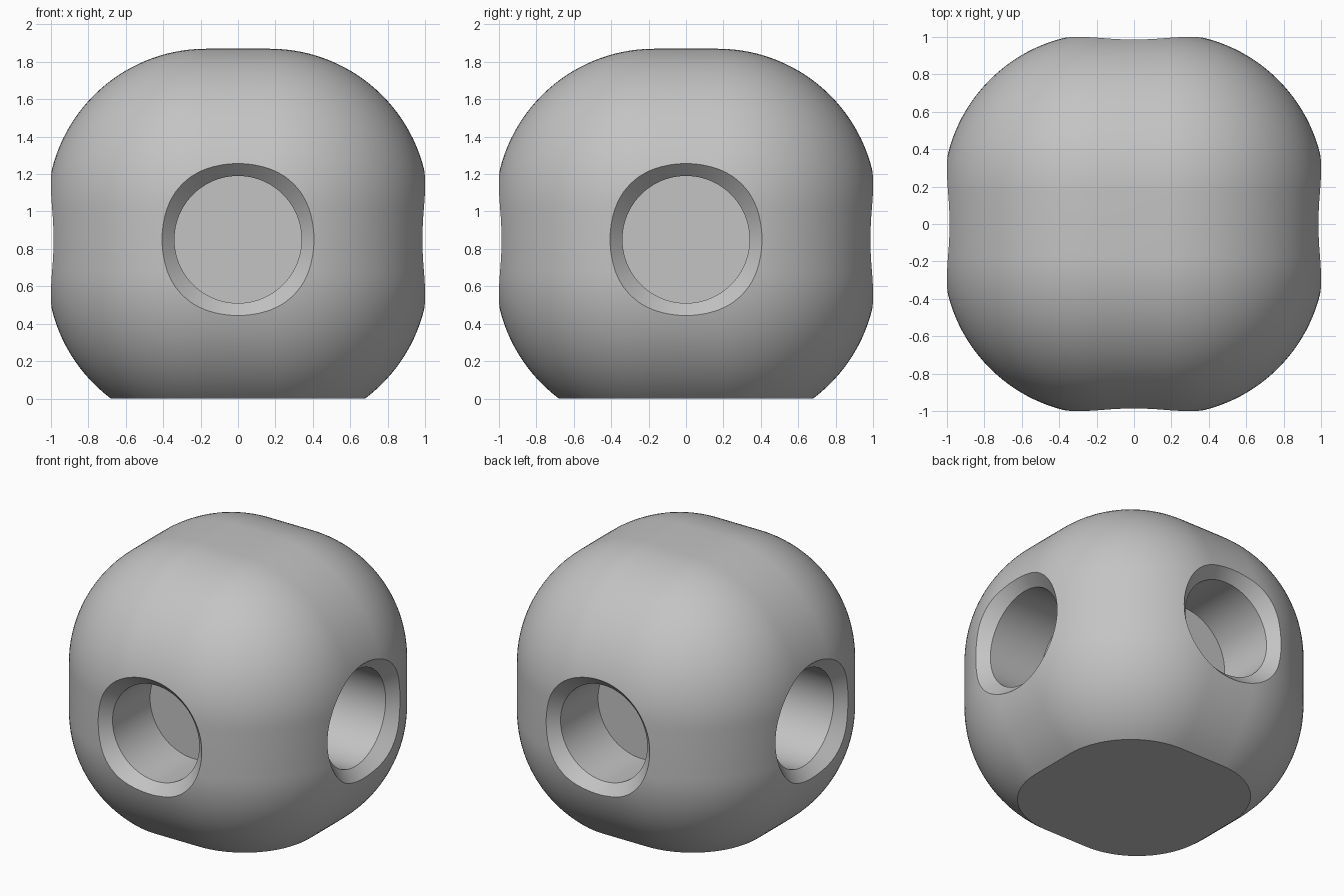
import bpy, bmesh, math
from mathutils import Matrix, Vector

HALF = 1.02       # half size of the rounded block before cutting
ROUND = 0.85      # edge and corner radius
CENTRE_Z = 0.85   # height of the socket axes

if "Cube" in bpy.data.objects:
    bpy.data.objects.remove(bpy.data.objects["Cube"], do_unlink=True)


def make_object(name, bm):
    bmesh.ops.recalc_face_normals(bm, faces=bm.faces)
    mesh = bpy.data.meshes.new(name)
    bm.to_mesh(mesh)
    bm.free()
    obj = bpy.data.objects.new(name, mesh)
    bpy.context.collection.objects.link(obj)
    return obj


def make_material(name, rgb):
    mat = bpy.data.materials.new(name)
    mat.use_nodes = True
    colour = (*rgb, 1.0)
    mat.diffuse_color = colour
    mat.node_tree.nodes["Principled BSDF"].inputs["Base Color"].default_value = colour
    return mat


def lathe(bm, profile, matrix, sides=96):
    """Closed solid of revolution around local z from (radius, height) rings."""
    rings = []
    for radius, height in profile:
        ring = []
        for i in range(sides):
            a = math.tau * i / sides
            p = Vector((radius * math.cos(a), radius * math.sin(a), height))
            ring.append(bm.verts.new(matrix @ p))
        rings.append(ring)
    for low, high in zip(rings, rings[1:]):
        for i in range(sides):
            j = (i + 1) % sides
            bm.faces.new((low[i], low[j], high[j], high[i]))
    bm.faces.new(rings[0][::-1])
    bm.faces.new(rings[-1])


# Rounded block with a flat base
bm = bmesh.new()
bmesh.ops.create_cube(bm, size=2 * HALF)
bmesh.ops.bevel(bm, geom=bm.edges[:], offset=ROUND, offset_type='OFFSET',
                segments=32, profile=0.5, affect='EDGES')
bmesh.ops.translate(bm, verts=bm.verts, vec=(0, 0, CENTRE_Z))
cut = bmesh.ops.bisect_plane(bm, geom=bm.verts[:] + bm.edges[:] + bm.faces[:],
                             plane_co=(0, 0, 0), plane_no=(0, 0, 1),
                             clear_inner=True)
rim = [e for e in cut["geom_cut"] if isinstance(e, bmesh.types.BMEdge)]
bmesh.ops.contextual_create(bm, geom=rim)
body = make_object("rounded_block", bm)

# Blind, chamfered sockets on the four sides
socket = [(0.34, 0.50), (0.34, 0.92), (0.42, 1.00), (0.54, 1.12)]
bm = bmesh.new()
for quarter in range(4):
    turn = Matrix.Rotation(quarter * math.pi / 2, 4, 'Z')
    tip = Matrix.Rotation(math.pi / 2, 4, 'X')
    lathe(bm, socket, Matrix.Translation((0, 0, CENTRE_Z)) @ turn @ tip)
cutter = make_object("socket_cutter", bm)
cutter.hide_render = True

boolean = body.modifiers.new("sockets", 'BOOLEAN')
boolean.operation = 'DIFFERENCE'
boolean.solver = 'EXACT'
boolean.object = cutter

bpy.ops.object.select_all(action='DESELECT')
body.select_set(True)
bpy.context.view_layer.objects.active = body
bpy.ops.object.modifier_apply(modifier=boolean.name)
bpy.data.objects.remove(cutter, do_unlink=True)

# Finish
body.data.materials.clear()
body.data.materials.append(make_material("light_grey", (0.55, 0.55, 0.55)))
bpy.ops.object.shade_smooth_by_angle(angle=math.radians(30))
